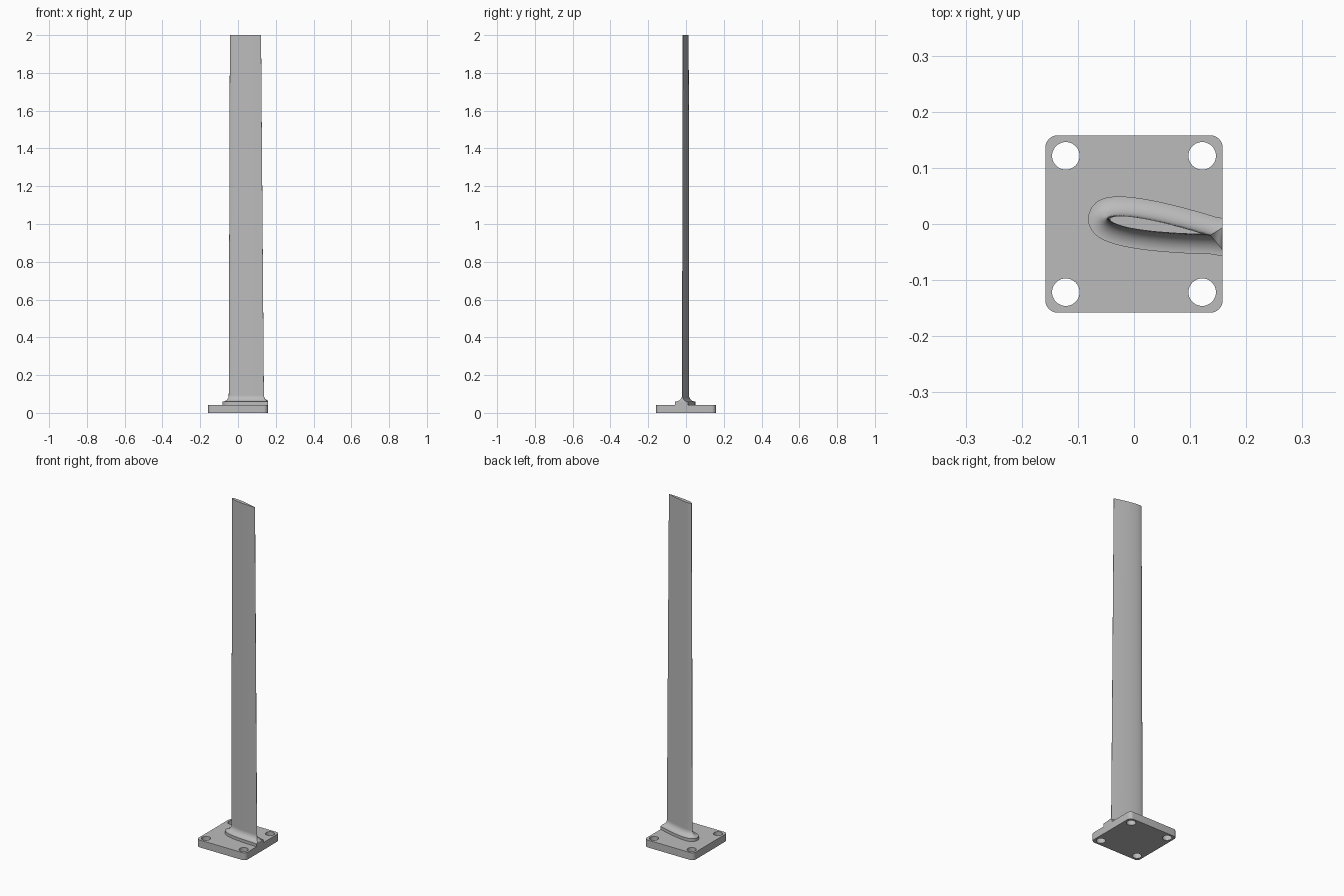
import bpy, bmesh, math
from mathutils import Vector

cube = bpy.data.objects.get("Cube")
if cube:
    bpy.data.objects.remove(cube, do_unlink=True)

HALF = 0.158           # half width of the base plate
PLATE_TOP = 0.043
FOOT_TOP = 0.06
FILLET = 0.033         # radius of the concave blend around the blade root
BLADE_START = FOOT_TOP + FILLET

grey = bpy.data.materials.new("plain grey")
grey.use_nodes = True
grey.diffuse_color = (0.5, 0.5, 0.5, 1)
grey.node_tree.nodes["Principled BSDF"].inputs["Base Color"].default_value = (0.5, 0.5, 0.5, 1)


def finish(obj, angle):
    """Weld, fix normals, colour and shade a mesh object."""
    bm = bmesh.new()
    bm.from_mesh(obj.data)
    bmesh.ops.remove_doubles(bm, verts=bm.verts, dist=1e-5)
    bmesh.ops.recalc_face_normals(bm, faces=bm.faces)
    bm.to_mesh(obj.data)
    bm.free()
    obj.data.materials.clear()
    obj.data.materials.append(grey)
    bpy.ops.object.select_all(action='DESELECT')
    obj.select_set(True)
    bpy.context.view_layer.objects.active = obj
    bpy.ops.object.shade_smooth_by_angle(angle=math.radians(angle))


def loft(name, rings, angle):
    """Skin a stack of closed rings and cap both ends."""
    bm = bmesh.new()
    rows = [[bm.verts.new(p) for p in ring] for ring in rings]
    n = len(rows[0])
    for a, b in zip(rows, rows[1:]):
        for i in range(n):
            j = (i + 1) % n
            bm.faces.new((a[i], a[j], b[j], b[i]))
    bm.faces.new(rows[0][::-1])
    bm.faces.new(rows[-1])
    mesh = bpy.data.meshes.new(name)
    bm.to_mesh(mesh)
    bm.free()
    obj = bpy.data.objects.new(name, mesh)
    bpy.context.collection.objects.link(obj)
    finish(obj, angle)


def section(z, offset=0.0, steps=28):
    """Airfoil section at height z, optionally grown outward by offset."""
    t = max(0, (z - BLADE_START) / (2 - BLADE_START))
    nose = Vector((-0.049, 0.010)).lerp(Vector((-0.043, 0.009)), t)
    tail = Vector((0.137, -0.020)).lerp(Vector((0.122, -0.0175)), t)
    chord = tail - nose
    along = chord.normalized()
    across = Vector((-along.y, along.x))
    pts = []
    for k in range(-steps, steps + 1):      # lower tail, nose, upper tail
        u = 1 - math.cos(abs(k) / steps * math.pi / 2)
        half = 0.62 * (0.2969 * math.sqrt(u) - 0.126 * u - 0.3516 * u**2
                       + 0.2843 * u**3 - 0.1036 * u**4) + 0.004 * u
        side = 1 if k > 0 else -1
        pts.append(nose + chord * u + across * (side * half * chord.length))
    grown = []
    for i, p in enumerate(pts):
        d = (pts[min(i + 1, len(pts) - 1)] - pts[max(i - 1, 0)]).normalized()
        grown.append(p + Vector((-d.y, d.x)) * offset)
    if offset or z < BLADE_START + 1e-6:    # run the foot out to the plate edge
        def run_out(p):
            return p + along * min(offset, (HALF - p.x) / along.x)
        grown = [run_out(grown[0])] + grown + [run_out(grown[-1])]
    return [Vector((p.x, p.y, z)) for p in grown]


# Base plate: rounded square with four bolt holes
def add_loop(curve, points):
    s = curve.splines.new('POLY')
    s.points.add(len(points) - 1)
    for sp, (x, y) in zip(s.points, points):
        sp.co = (x, y, 0, 1)
    s.use_cyclic_u = True


def arc(cx, cy, r, start, end, n):
    return [(cx + r * math.cos(start + (end - start) * i / n),
             cy + r * math.sin(start + (end - start) * i / n)) for i in range(n + 1)]


curve = bpy.data.curves.new("base_plate", 'CURVE')
curve.dimensions = '2D'
curve.fill_mode = 'BOTH'
curve.extrude = PLATE_TOP / 2
corner = 0.022
inner = HALF - corner
outline = []
for q, (sx, sy) in enumerate([(1, 1), (-1, 1), (-1, -1), (1, -1)]):
    outline += arc(sx * inner, sy * inner, corner, q * math.pi / 2, (q + 1) * math.pi / 2, 8)
add_loop(curve, outline)
for sx in (-1, 1):
    for sy in (-1, 1):
        add_loop(curve, arc(sx * 0.1215, sy * 0.1215, 0.0245, 0, math.tau, 40)[:-1])
plate = bpy.data.objects.new("base_plate", curve)
bpy.context.collection.objects.link(plate)
bpy.ops.object.select_all(action='DESELECT')
plate.select_set(True)
bpy.context.view_layer.objects.active = plate
bpy.ops.object.convert(target='MESH')
plate = bpy.context.view_layer.objects.active
for v in plate.data.vertices:
    v.co.z += PLATE_TOP / 2
finish(plate, 30)

# Blade foot: upright step, then a concave blend into the blade
foot = [section(PLATE_TOP - 0.003, FILLET)]
for i in range(13):
    a = i / 12 * math.pi / 2
    foot.append(section(FOOT_TOP + FILLET * (1 - math.cos(a)), FILLET * (1 - math.sin(a))))
loft("blade_foot", foot, 40)

# Blade: tall, slightly tapering airfoil
levels = 8
loft("blade", [section(BLADE_START - 0.002 + (2 - BLADE_START + 0.002) * i / levels)[:]
               if i else section(BLADE_START + 1e-5) for i in range(levels + 1)], 40)
